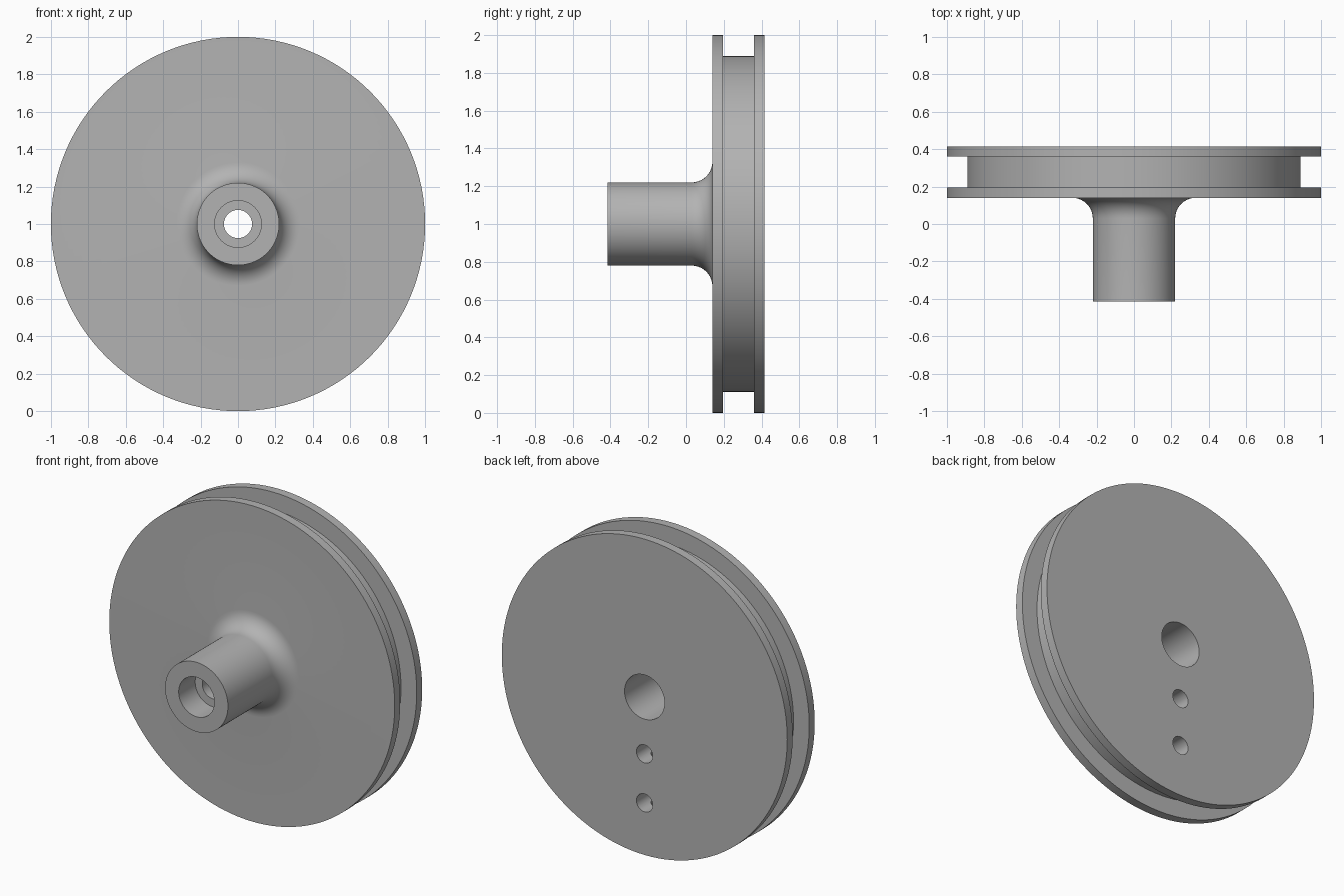
import bpy
import bmesh
from math import sin, cos, pi, radians
from mathutils import Matrix, Vector

old = bpy.data.objects.get("Cube")
if old:
    bpy.data.objects.remove(old, do_unlink=True)

CENTRE_Z = 1.0
FRONT, BACK = -0.415, 0.415
HUB_R, FILLET = 0.22, 0.11
FACE_Y = 0.14

grey = bpy.data.materials.new("plain grey")
grey.use_nodes = True
colour = (0.45, 0.45, 0.45, 1)
grey.diffuse_color = colour
grey.node_tree.nodes["Principled BSDF"].inputs["Base Color"].default_value = colour


def add_object(name, bm):
    bmesh.ops.recalc_face_normals(bm, faces=bm.faces)
    mesh = bpy.data.meshes.new(name)
    bm.to_mesh(mesh)
    bm.free()
    mesh.materials.append(grey)
    obj = bpy.data.objects.new(name, mesh)
    bpy.context.collection.objects.link(obj)
    return obj


def lathe(name, profile, steps=128):
    """Revolve a closed (radius, y) profile around the y axis."""
    bm = bmesh.new()
    rings = []
    for i in range(steps):
        a = 2 * pi * i / steps
        rings.append([bm.verts.new((r * cos(a), y, CENTRE_Z + r * sin(a)))
                      for r, y in profile])
    for i in range(steps):
        here, there = rings[i], rings[(i + 1) % steps]
        for j in range(len(profile)):
            k = (j + 1) % len(profile)
            bm.faces.new((here[j], here[k], there[k], there[j]))
    return add_object(name, bm)


def drill(name, start, end, radius):
    """Cylindrical cutter between two points."""
    start, end = Vector(start), Vector(end)
    axis = end - start
    turn = axis.to_track_quat('Z', 'Y').to_matrix().to_4x4()
    bm = bmesh.new()
    bmesh.ops.create_cone(bm, cap_ends=True, segments=48, radius1=radius,
                          radius2=radius, depth=axis.length,
                          matrix=Matrix.Translation((start + end) / 2) @ turn)
    cutter = add_object(name, bm)
    cutter.hide_render = True
    return cutter


# Hub, fillet, grooved rim and stepped bore in one turned profile
fillet = [(HUB_R + FILLET * (1 - cos(t)), FACE_Y - FILLET * (1 - sin(t)))
          for t in (pi / 2 * i / 10 for i in range(11))]
profile = [(0.125, FRONT), (HUB_R, FRONT)] + fillet + [
    (1.0, FACE_Y), (1.0, 0.195), (0.89, 0.195), (0.89, 0.36),
    (1.0, 0.36), (1.0, BACK),
    (0.14, BACK), (0.14, -0.1), (0.075, -0.1), (0.075, -0.25), (0.125, -0.25)]
pulley = lathe("grooved_pulley", profile)

# Two blind holes in the back and the cord hole joining them to the groove
cutters = [
    drill("inner_back_hole_cutter", (0, 0.5, 0.64), (0, 0.21, 0.64), 0.057),
    drill("outer_back_hole_cutter", (0, 0.5, 0.33), (0, 0.21, 0.33), 0.057),
    drill("cord_hole_cutter", (0, 0.28, 0.05), (0, 0.28, 0.64), 0.04),
]
bpy.context.view_layer.objects.active = pulley
pulley.select_set(True)
for cutter in cutters:
    mod = pulley.modifiers.new(cutter.name, 'BOOLEAN')
    mod.operation = 'DIFFERENCE'
    mod.solver = 'EXACT'
    mod.object = cutter
    bpy.ops.object.modifier_apply(modifier=mod.name)
    bpy.data.objects.remove(cutter, do_unlink=True)

bpy.ops.object.select_all(action='DESELECT')
pulley.select_set(True)
bpy.ops.object.shade_smooth_by_angle(angle=radians(30))
